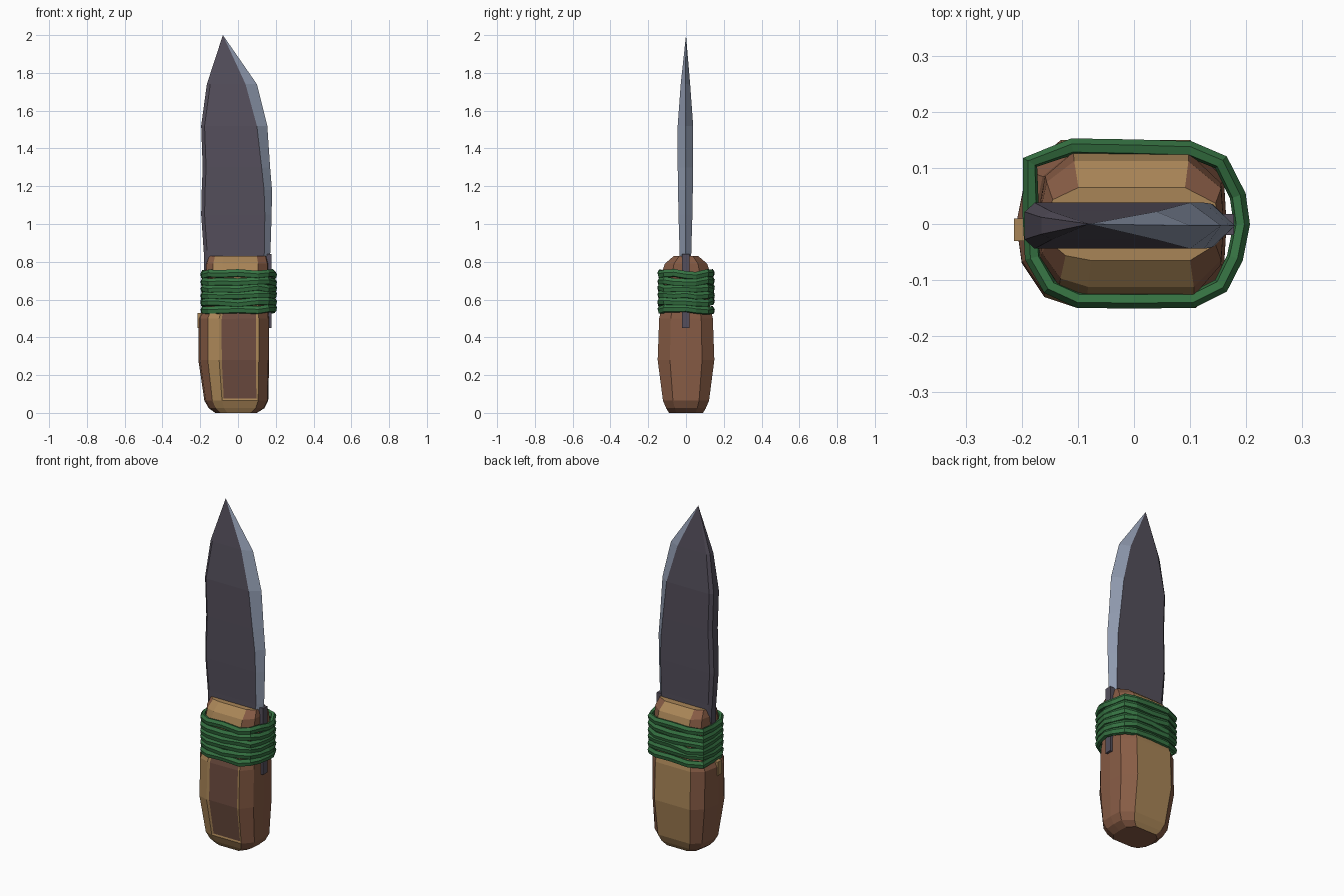
import bpy, bmesh, math, random
from mathutils import Vector

if "Cube" in bpy.data.objects:
    bpy.data.objects.remove(bpy.data.objects["Cube"])

random.seed(4)


def material(name, srgb):
    m = bpy.data.materials.new(name)
    m.diffuse_color = [((c + 0.055) / 1.055) ** 2.4 for c in srgb] + [1]
    m.use_nodes = True
    m.node_tree.nodes["Principled BSDF"].inputs["Base Color"].default_value = m.diffuse_color
    return m


TAN = material("tan wood", (0.66, 0.52, 0.34))
BROWN = material("brown wood", (0.53, 0.36, 0.27))
PANEL = material("dark brown wood", (0.43, 0.30, 0.25))
STEEL = material("dark steel", (0.33, 0.31, 0.36))
EDGE = material("sharpened steel", (0.56, 0.60, 0.68))
GREEN = material("green cord", (0.21, 0.45, 0.26))


def loft(bm, rings, closed=False):
    """Bridge rings of points; returns faces as rows[ring][segment]."""
    vs = [[bm.verts.new(p) for p in r] for r in rings]
    n, rows = len(vs[0]), []
    pairs = list(zip(vs, vs[1:])) + ([(vs[-1], vs[0])] if closed else [])
    for a, b in pairs:
        rows.append([bm.faces.new((a[i], a[(i + 1) % n], b[(i + 1) % n], b[i]))
                     for i in range(n)])
    return vs, rows


def finish(bm, name, mats):
    bmesh.ops.recalc_face_normals(bm, faces=bm.faces)
    me = bpy.data.meshes.new(name)
    bm.to_mesh(me)
    bm.free()
    for m in mats:
        me.materials.append(m)
    ob = bpy.data.objects.new(name, me)
    bpy.context.collection.objects.link(ob)
    return ob


# Handle: faceted section scaled through height levels (z, left, right, half depth)
section = [(-0.16, -0.13), (-0.10, -0.15), (0.11, -0.15), (0.16, -0.085),
           (0.165, 0), (0.16, 0.085), (0.10, 0.15), (-0.13, 0.15),
           (-0.19, 0.10), (-0.21, 0), (-0.20, -0.07)]
levels = [(0.0, -0.12, 0.10, 0.09), (0.025, -0.155, 0.14, 0.105),
          (0.065, -0.178, 0.16, 0.122), (0.28, -0.21, 0.165, 0.15),
          (0.50, -0.21, 0.165, 0.142), (0.56, -0.18, 0.16, 0.127),
          (0.74, -0.175, 0.16, 0.128), (0.79, -0.172, 0.16, 0.112),
          (0.83, -0.16, 0.15, 0.065)]
bm = bmesh.new()
rings = [[(x / 0.21 * -lo if x < 0 else x / 0.165 * hi, y / 0.15 * d, z)
          for x, y in section] for z, lo, hi, d in levels]
vs, rows = loft(bm, rings)
for row in rows:
    for i, f in enumerate(row):
        f.material_index = 0 if i in (0, 1, 6) else 1
bm.faces.new(vs[0]).material_index = 1
bm.faces.new(vs[-1]).material_index = 0
bmesh.ops.recalc_face_normals(bm, faces=bm.faces)
# recessed dark panel on the front
front = [rows[r][1] for r in (2, 3, 4)]
bmesh.ops.inset_region(bm, faces=front, thickness=0.014, depth=-0.004)
for f in front:
    f.material_index = 2
finish(bm, "handle", [TAN, BROWN, PANEL])


def box(name, lo, hi, mat):
    bm = bmesh.new()
    bmesh.ops.create_cube(bm, size=1)
    for v in bm.verts:
        v.co = [lo[k] + (v.co[k] + 0.5) * (hi[k] - lo[k]) for k in range(3)]
    return finish(bm, name, [mat])


# Tang through the handle and the small wooden peg at its back
box("tang", (-0.18, -0.02, 0.45), (0.178, 0.018, 0.84), STEEL)
box("peg", (-0.214, -0.03, 0.45), (-0.17, 0.01, 0.53), TAN)

# Blade: sections (z, spine x, bevel x, edge x, half thickness)
blade = [(0.78, -0.175, 0.135, 0.165, 0.030), (0.86, -0.182, 0.14, 0.172, 0.031),
         (1.05, -0.195, 0.142, 0.178, 0.037), (1.18, -0.192, 0.138, 0.18, 0.039),
         (1.30, -0.187, 0.125, 0.17, 0.041), (1.52, -0.195, 0.10, 0.155, 0.041),
         (1.74, -0.165, 0.04, 0.10, 0.025)]
bm = bmesh.new()
rings = [[(s, -0.6 * t - 0.003, z), (s + 0.018, -t - 0.003, z), (b, -t - 0.003, z),
          (e, -0.003, z), (b, t - 0.003, z), (s + 0.018, t - 0.003, z),
          (s, 0.6 * t - 0.003, z)] for z, s, b, e, t in blade]
vs, rows = loft(bm, rings)
tip = bm.verts.new((-0.08, 0, 2.0))
rows.append([bm.faces.new((vs[-1][i], vs[-1][(i + 1) % 7], tip)) for i in range(7)])
bm.faces.new(vs[0])
for row in rows:
    for i in (2, 3):
        row[i].material_index = 1
finish(bm, "blade", [STEEL, EDGE])

# Cord: stacked, slightly uneven wraps with a six-sided profile
loop = [(-0.185, 0.11), (-0.11, 0.138), (0.0, 0.136), (0.10, 0.133), (0.155, 0.11),
        (0.185, 0.05), (0.192, 0), (0.18, -0.06), (0.155, -0.11), (0.105, -0.135),
        (0.0, -0.136), (-0.10, -0.135), (-0.15, -0.112), (-0.18, -0.06), (-0.184, 0.02)]
for k in range(6):
    bm = bmesh.new()
    rings = []
    for j, (x, y) in enumerate(loop):
        a, b = Vector(loop[j - 1]), Vector(loop[(j + 1) % len(loop)])
        t = (b - a).normalized()
        out = Vector((-t.y, t.x))
        z = 0.548 + k * 0.037 + random.uniform(-0.008, 0.008)
        ring = []
        for s in range(6):
            ang = s * math.pi / 3 + 0.2
            r = 0.015 * math.cos(ang)
            ring.append((x + out.x * r, y + out.y * r, z + 0.022 * math.sin(ang)))
        rings.append(ring)
    loft(bm, rings, closed=True)
    finish(bm, f"cord_wrap_{k + 1}", [GREEN])
